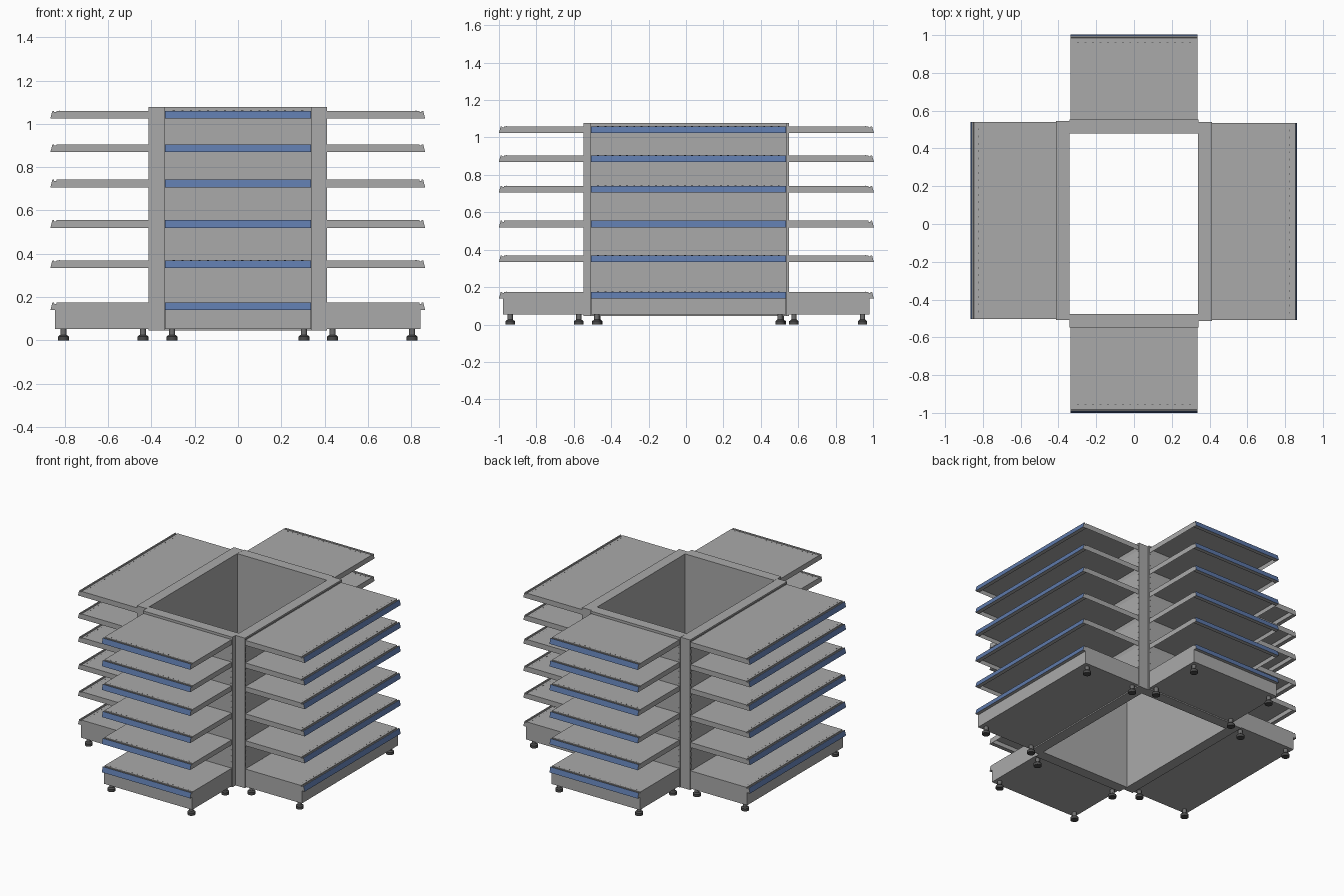
import bpy, bmesh, math
from mathutils import Matrix, Vector

cube = bpy.data.objects.get("Cube")
if cube:
    bpy.data.objects.remove(cube, do_unlink=True)


def material(name, r, g, b):
    m = bpy.data.materials.new(name)
    m.use_nodes = True
    m.diffuse_color = (r, g, b, 1)
    m.node_tree.nodes["Principled BSDF"].inputs["Base Color"].default_value = (r, g, b, 1)
    return m


GREY = material("grey_steel", 0.40, 0.40, 0.40)
BLUE = material("blue_price_strip", 0.11, 0.19, 0.40)
STEM = material("foot_stem_grey", 0.16, 0.16, 0.16)
DARK = material("dark_rubber", 0.07, 0.07, 0.07)


def prism(bm, profile, l0, l1):
    """Extrude an (outward, height) profile sideways from l0 to l1."""
    a = [bm.verts.new((l0, -o, z)) for o, z in profile]
    b = [bm.verts.new((l1, -o, z)) for o, z in profile]
    faces = [bm.faces.new(a), bm.faces.new(b[::-1])]
    n = len(a)
    for i in range(n):
        j = (i + 1) % n
        faces.append(bm.faces.new((a[i], b[i], b[j], a[j])))
    bmesh.ops.recalc_face_normals(bm, faces=faces)
    return faces


def box(bm, l0, l1, o0, o1, z0, z1):
    return prism(bm, [(o0, z0), (o1, z0), (o1, z1), (o0, z1)], l0, l1)


def cylinder(bm, l, o, z0, z1, r0, r1, index):
    at = Matrix.Translation((l, -o, (z0 + z1) / 2))
    made = bmesh.ops.create_cone(bm, cap_ends=True, segments=16, radius1=r0,
                                 radius2=r1, depth=z1 - z0, matrix=at)
    for f in {f for v in made["verts"] for f in v.link_faces}:
        f.material_index = index
        f.smooth = len(f.verts) == 4


def finish(bm, name, frame, *mats):
    mesh = bpy.data.meshes.new(name)
    bm.normal_update()
    bm.to_mesh(mesh)
    bm.free()
    for m in mats:
        mesh.materials.append(m)
    obj = bpy.data.objects.new(name, mesh)
    obj.matrix_world = frame
    bpy.context.collection.objects.link(obj)


SHELF_TOPS = [0.175, 0.37, 0.555, 0.742, 0.905, 1.06]
THICK = 0.035
DEPTH = 0.425


def build_wall(side, frame, hw):
    bm = bmesh.new()
    edge = hw + 0.005
    box(bm, -edge, edge, -0.072, -0.005, 0.045, 1.065)
    box(bm, -edge, edge, -0.072, 0, 1.065, 1.077)
    box(bm, -edge, edge, -0.03, 0, 0.045, 0.055)
    # Uprights with a row of hook slots
    for s in (-1, 1):
        l0, l1 = sorted((s * (hw - 0.002), s * edge))
        box(bm, l0, l1, -0.006, 0, 0.055, 1.065)
        for i in range(24):
            z = 0.065 + i * 0.0415
            l0, l1 = sorted((s * (hw - 0.008), s * (hw - 0.002)))
            box(bm, l0, l1, -0.006, 0, z, z + 0.028)
    finish(bm, side + "_back_panel", frame, GREY)


def build_shelf(side, number, frame, hw, top):
    # Folded tray, open underneath
    bm = bmesh.new()
    low = top - THICK
    faces = box(bm, -hw, hw, 0, DEPTH, low, top)
    bottom = min(faces, key=lambda f: f.calc_center_median().z)
    bmesh.ops.inset_region(bm, faces=[bottom], thickness=0.008)
    bmesh.ops.translate(bm, verts=bottom.verts, vec=Vector((0, 0, 0.024)))
    # Row of divider slots near the front lip
    count = int(hw * 50)
    step = 2 * (hw - 0.02) / count
    for i in range(count):
        l = -hw + 0.02 + (i + 0.5) * step
        for f in box(bm, l - 0.005, l + 0.005, 0.408, 0.411, top - 0.001, top + 0.0005):
            f.material_index = 1
    finish(bm, f"{side}_shelf_{number}", frame, GREY, DARK)

    # Sloping price holder with a blue face
    bm = bmesh.new()
    faces = prism(bm, [(DEPTH, low), (0.452, low), (0.443, top), (0.436, top),
                       (0.434, top - 0.006), (DEPTH, top - 0.006)], -hw, hw)
    bm.normal_update()
    for f in faces:
        if f.normal.y < -0.8 and f.calc_center_median().y < -0.44:
            f.material_index = 1
    finish(bm, f"{side}_price_strip_{number}", frame, GREY, BLUE)


def build_base(side, frame, hw):
    bm = bmesh.new()
    box(bm, -hw, hw, 0, 0.43, 0.053, SHELF_TOPS[0] - THICK)
    finish(bm, side + "_base", frame, GREY)
    # Levelling feet
    bm = bmesh.new()
    for l in (-hw + 0.032, hw - 0.032):
        for o in (0.025, 0.392):
            cylinder(bm, l, o, 0, 0.018, 0.025, 0.025, 1)
            cylinder(bm, l, o, 0.018, 0.026, 0.025, 0.015, 1)
            cylinder(bm, l, o, 0.024, 0.054, 0.014, 0.014, 0)
    finish(bm, side + "_feet", frame, STEM, DARK)


# Four shelving units round an open core: name, turn, half width, wall position
UNITS = [
    ("front", 0, 0.336, (0, -0.548)),
    ("left", 90, 0.522, (0.412, 0.013)),
    ("back", 180, 0.336, (0, 0.552)),
    ("right", 270, 0.522, (-0.414, 0.019)),
]
for side, turn, hw, (x, y) in UNITS:
    frame = Matrix.Translation((x, y, 0)) @ Matrix.Rotation(math.radians(turn), 4, "Z")
    build_wall(side, frame, hw)
    build_base(side, frame, hw)
    for number, top in enumerate(SHELF_TOPS, 1):
        build_shelf(side, number, frame, hw, top)
